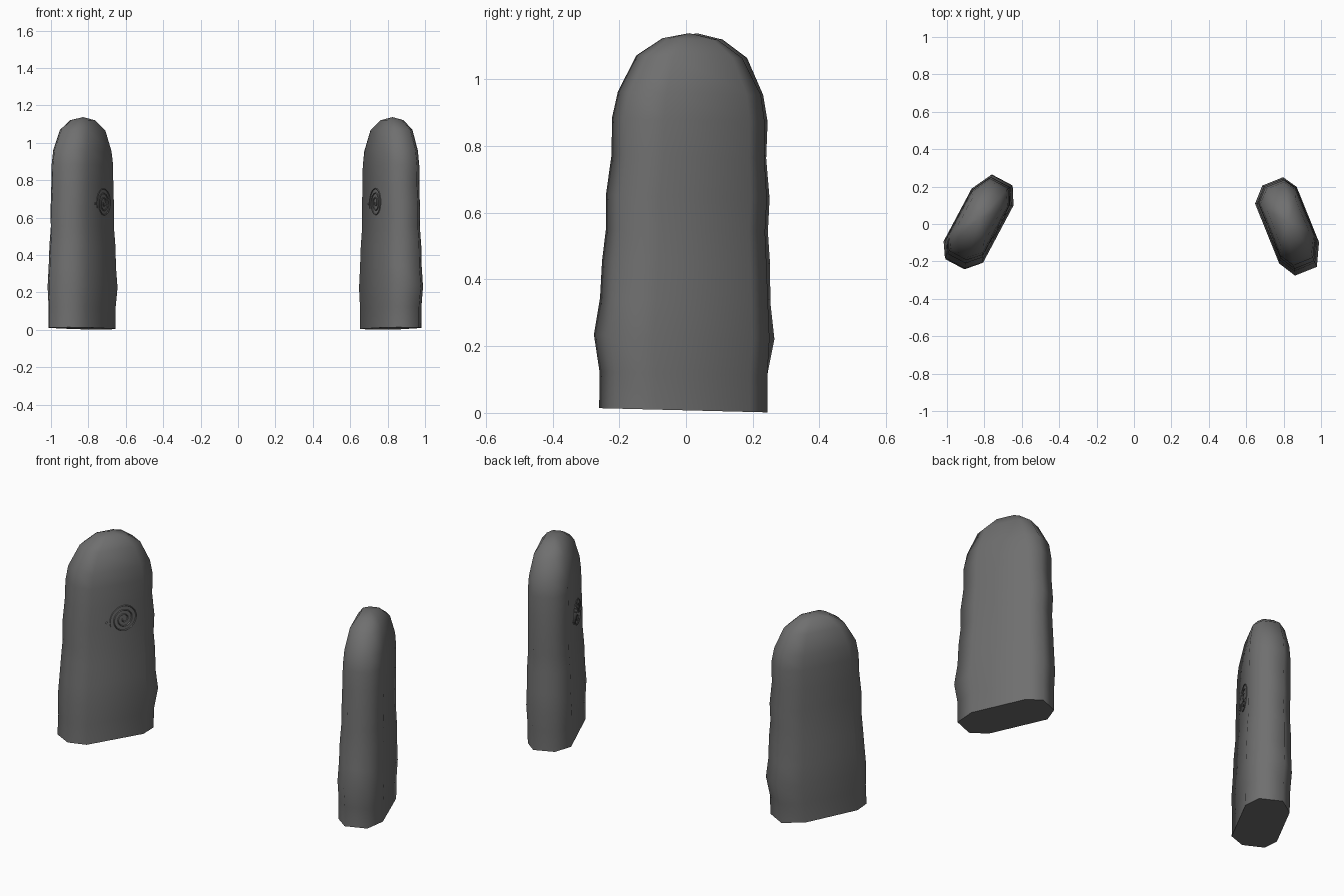
import bpy, bmesh, math
from mathutils import Matrix

cube = bpy.data.objects.get("Cube")
if cube:
    bpy.data.objects.remove(cube)

stone = bpy.data.materials.new("dark grey stone")
stone.use_nodes = True
grey = (0.16, 0.16, 0.16, 1)
stone.diffuse_color = grey
stone.node_tree.nodes["Principled BSDF"].inputs["Base Color"].default_value = grey

# Stone rings: height, reach to the smooth end, reach to the bumpy end, half thickness
RINGS = [(0, .25, .24, .115), (.11, .247, .242, .115), (.22, .25, .262, .12),
         (.33, .243, .246, .116), (.44, .236, .243, .114), (.54, .23, .234, .108),
         (.64, .233, .237, .108), (.76, .222, .222, .108), (.87, .22, .224, .107),
         (.95, .207, .208, .102), (1.06, .148, .155, .083), (1.113, .075, .08, .048)]
TOP = 1.13
# Octagonal section as fractions of length and thickness
SECTION = [(1, -.5), (1, .55), (.65, 1), (-.7, 1), (-1, .4), (-1, -.6), (-.7, -1), (.55, -1)]
FACE = .108


def finish(name, bm, place):
    bmesh.ops.recalc_face_normals(bm, faces=bm.faces)
    mesh = bpy.data.meshes.new(name)
    bm.to_mesh(mesh)
    bm.free()
    mesh.transform(place)
    mesh.materials.append(stone)
    obj = bpy.data.objects.new(name, mesh)
    bpy.context.collection.objects.link(obj)
    bpy.ops.object.select_all(action='DESELECT')
    obj.select_set(True)
    bpy.context.view_layer.objects.active = obj
    bpy.ops.object.shade_smooth_by_angle(angle=math.radians(70))


def standing_stone(name, place):
    # Local x is the carved side, local y runs to the bumpy end
    bm = bmesh.new()
    rings = [[bm.verts.new((n * thick, u * (far if u > 0 else near), z)) for u, n in SECTION]
             for z, near, far, thick in RINGS]
    tip = bm.verts.new((0, .005, TOP))
    count = len(SECTION)
    for i in range(count):
        j = (i + 1) % count
        for low, high in zip(rings, rings[1:]):
            bm.faces.new((low[i], low[j], high[j], high[i]))
        bm.faces.new((rings[-1][i], rings[-1][j], tip))
    bm.faces.new(rings[0])
    finish(name, bm, place)


def spiral(name, place, turns=3.1, radius=.083, steps=90):
    # Fine ridge winding outward on the carved side
    bm = bmesh.new()
    rows = []
    for i in range(steps + 1):
        t = i / steps
        a = math.radians(200) - (1 - t) * turns * math.tau
        r = .008 + (radius - .008) * t
        half = .005 * min(1, (1 - t) * 8 + .1)
        row = []
        for offset, lift in ((-half, -.003), (0, .004), (half, -.003)):
            row.append(bm.verts.new((FACE + lift, .035 + (r + offset) * math.cos(a),
                                     .67 + (r + offset) * math.sin(a))))
        rows.append(row)
    for a, b in zip(rows, rows[1:]):
        for k in range(2):
            bm.faces.new((a[k], a[k + 1], b[k + 1], b[k]))
    # Small dot beside the outer end
    bmesh.ops.create_uvsphere(bm, u_segments=8, v_segments=5, radius=.006,
                              matrix=Matrix.Translation((FACE, -.065, .665)))
    finish(name, bm, place)


# The same stone stands twice, each turned so its carving faces inward and forward
for side, x, y, yaw in (("right", -.83, 0, -28), ("left", .824, -.014, -158)):
    place = (Matrix.Translation((x, y, .008)) @ Matrix.Rotation(-.025, 4, 'X')
             @ Matrix.Rotation(math.radians(yaw), 4, 'Z'))
    standing_stone(side + "_standing_stone", place)
    spiral(side + "_spiral_carving", place)
